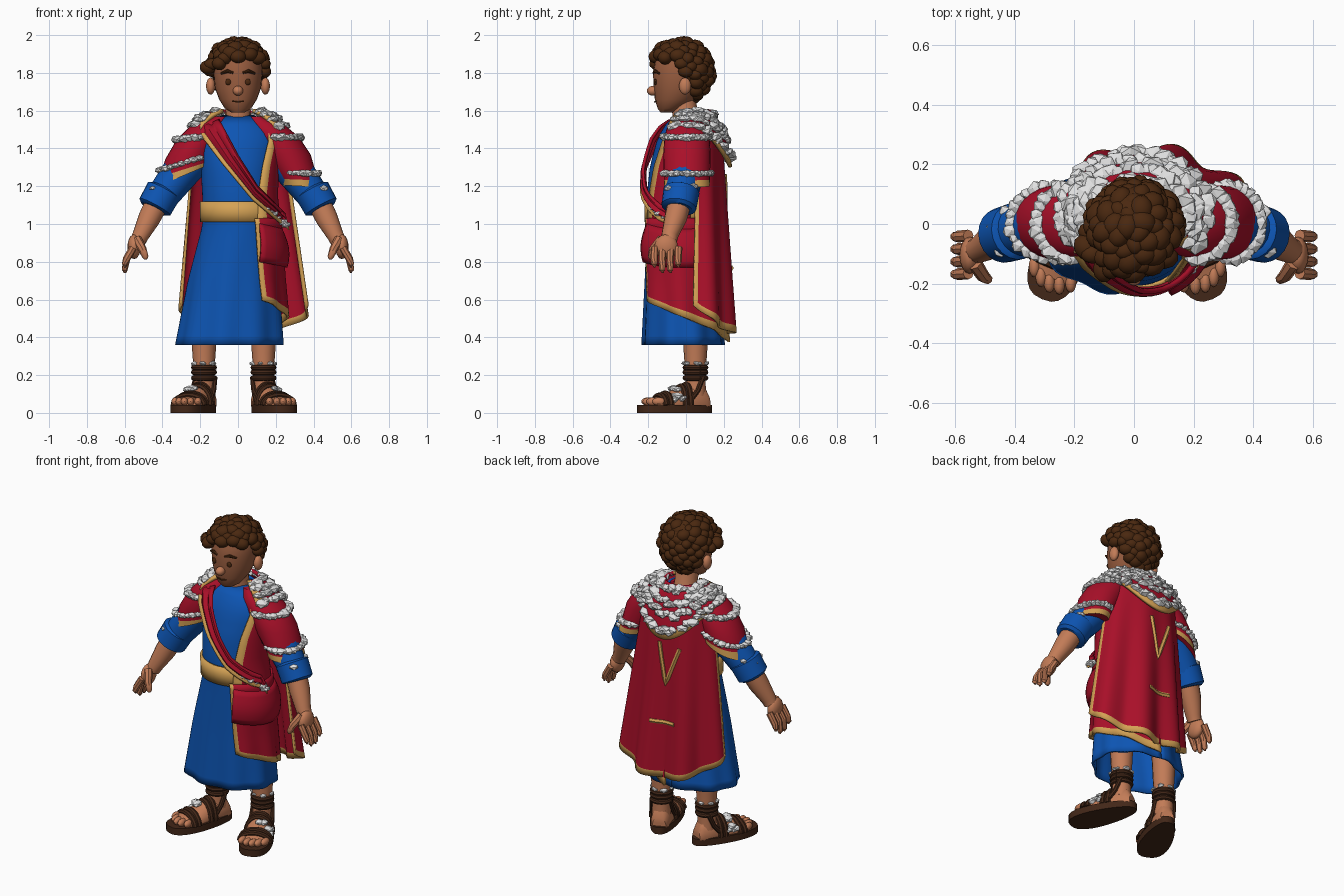
import bpy, bmesh, math, random
from math import sin, cos, pi, radians, sqrt
from mathutils import Vector, Matrix

random.seed(4)
if "Cube" in bpy.data.objects:
    bpy.data.objects.remove(bpy.data.objects["Cube"])


def colour(name, r, g, b):
    m = bpy.data.materials.new(name)
    m.use_nodes = True
    m.diffuse_color = (r, g, b, 1)
    m.node_tree.nodes["Principled BSDF"].inputs["Base Color"].default_value = (r, g, b, 1)
    return m


RED = colour("crimson cloth", .40, .005, .022)
BLUE = colour("blue cloth", .004, .09, .45)
TAN = colour("gold trim", .66, .36, .09)
SKIN = colour("skin", .54, .2, .095)
FACE = colour("face skin", .32, .11, .05)
HAIR = colour("brown hair", .068, .021, .005)
WHITE = colour("white fleece", .76, .76, .76)
LEATHER = colour("dark leather", .055, .02, .009)


def finish(name, bm, mats, smooth=True, thick=0):
    bmesh.ops.recalc_face_normals(bm, faces=bm.faces)
    me = bpy.data.meshes.new(name)
    bm.to_mesh(me)
    bm.free()
    for m in mats:
        me.materials.append(m)
    ob = bpy.data.objects.new(name, me)
    bpy.context.collection.objects.link(ob)
    bpy.ops.object.select_all(action='DESELECT')
    ob.select_set(True)
    bpy.context.view_layer.objects.active = ob
    if smooth:
        bpy.ops.object.shade_smooth_by_angle(angle=radians(40))
    if thick:
        mod = ob.modifiers.new("thickness", 'SOLIDIFY')
        mod.thickness, mod.offset = thick, 0
    return ob


def loft(name, rings, mats, trim_rows=0, caps=True):
    """Skin closed rings together; the first rows may take the second colour."""
    bm = bmesh.new()
    vs = [[bm.verts.new(p) for p in r] for r in rings]
    n = len(vs[0])
    for j in range(len(vs) - 1):
        for i in range(n):
            k = (i + 1) % n
            f = bm.faces.new((vs[j][i], vs[j][k], vs[j + 1][k], vs[j + 1][i]))
            f.material_index = int(j < trim_rows)
    if caps:
        bm.faces.new(vs[0])
        bm.faces.new(vs[-1])
    return finish(name, bm, mats)


def ellipse(cx, cy, z, rx, ry, n=28):
    return [(cx + rx * cos(2 * pi * i / n), cy + ry * sin(2 * pi * i / n), z) for i in range(n)]


def tube(name, pts, radii, mat, n=12):
    pts = [Vector(p) for p in pts]
    rings = []
    for i, p in enumerate(pts):
        t = pts[min(i + 1, len(pts) - 1)] - pts[max(i - 1, 0)]
        q = t.to_track_quat('Z', 'Y')
        r = radii[i] if isinstance(radii, (list, tuple)) else radii
        rings.append([p + q @ Vector((r * cos(2 * pi * k / n), r * sin(2 * pi * k / n), 0)) for k in range(n)])
    return loft(name, rings, [mat])


def spans(n, a, b):
    s = [a + (1 - a - b) * i / n for i in range(n + 1)]
    return ([0] if a else []) + s + ([1] if b else [])


def sheet(name, f, nu, nv, mats, u0=0, u1=0, v0=0, v1=0, thick=.014):
    """Cloth surface f(u, v) with optional trim widths along its edges."""
    us, vs = spans(nu, u0, u1), spans(nv, v0, v1)
    bm = bmesh.new()
    g = [[bm.verts.new(f(u, v)) for u in us] for v in vs]
    for j in range(len(vs) - 1):
        for i in range(len(us) - 1):
            fc = bm.faces.new((g[j][i], g[j][i + 1], g[j + 1][i + 1], g[j + 1][i]))
            trim = (u0 and i == 0) or (u1 and i == len(us) - 2) or (v0 and j == 0) or (v1 and j == len(vs) - 2)
            fc.material_index = 1 if trim else 0
    return finish(name, bm, mats, thick=thick)


def lumps(name, pts, size, mat, squash=.6, sub=1, smooth=False):
    bm = bmesh.new()
    for p in pts:
        s = size * random.uniform(.8, 1.2)
        rot = Matrix.Rotation(random.uniform(0, 6), 4, 'Z') @ Matrix.Rotation(random.uniform(-.6, .6), 4, 'X')
        m = Matrix.Translation(p) @ rot @ Matrix.Diagonal((s * 1.2, s, s * squash, 1))
        bmesh.ops.create_icosphere(bm, subdivisions=sub, radius=1, matrix=m)
    return finish(name, bm, [mat], smooth)


def ball(name, loc, scale, mat):
    bm = bmesh.new()
    bmesh.ops.create_uvsphere(bm, u_segments=16, v_segments=10, radius=1,
                              matrix=Matrix.Translation(loc) @ Matrix.Diagonal((*scale, 1)))
    return finish(name, bm, [mat])


def lerp(a, b, t):
    return a + (b - a) * t


# Body profile: height, centre x, centre y, half width, half depth
BODY = [(.35, -.04, -.015, .28, .21), (.7, -.02, -.02, .235, .19), (1.0, .01, -.035, .19, .165),
        (1.15, 0, -.035, .182, .165), (1.3, 0, -.025, .19, .16), (1.45, 0, 0, .215, .145),
        (1.52, 0, .015, .18, .12), (1.57, 0, .02, .08, .075)]


def profile(z):
    z = min(max(z, BODY[0][0]), BODY[-1][0])
    for a, b in zip(BODY, BODY[1:]):
        if z <= b[0]:
            return [lerp(p, q, (z - a[0]) / (b[0] - a[0])) for p, q in zip(a, b)][1:]


def wrap(deg, z, off):
    cx, cy, rx, ry = profile(z)
    t = radians(deg)
    return (cx + (rx + off) * cos(t), cy + (ry + off) * sin(t), z)


def front(x, z, off):
    cx, cy, rx, ry = profile(z)
    return (x, cy - (ry + off) * sqrt(max(.08, 1 - ((x - cx) / (rx + off)) ** 2)), z)


# Tunic and belt
sheet("tunic", lambda u, v: wrap(90 + 360 * u, lerp(.36, 1.57, v), .008 * sin(u * 18 * pi) * max(0, 1 - 2 * v)),
      72, 26, [BLUE])
sheet("belt", lambda u, v: wrap(90 + 360 * u, lerp(1.01, 1.12, v), .014), 40, 2, [TAN])


# Robe front panel with sloping hem, its folded overlay and chest panel
def panel(u, v):
    deg = lerp(lerp(-68, -56, v), 85, u)
    return wrap(deg, lerp(1.03, .595 - .22 * u, v), .026 + .01 * sin(u * 20) * v)


sheet("robe_front_panel", panel, 30, 12, [RED, TAN], u0=.04, v1=.07)
sheet("robe_waist_fold", lambda u, v: wrap(lerp(-62, 70, u), lerp(1.0, .8, v) - .03 * sin(u * pi),
                                           .028 + .03 * sin(v * 2.6)), 20, 6, [RED])
sheet("robe_chest_panel", lambda u, v: wrap(lerp(lerp(-42, -64, v), 18, u), lerp(1.53, 1.0, v), .022),
      12, 12, [RED, TAN], u0=.18)


# Diagonal sash
UPPER = [(-.1, 1.55), (0, 1.36), (.1, 1.2), (.25, 1.05)]
LOWER = [(-.22, 1.5), (-.08, 1.32), (.08, 1.13), (.27, .97)]


def along(line, t):
    i = min(int(t * 3), 2)
    return [lerp(a, b, t * 3 - i) for a, b in zip(line[i], line[i + 1])]


def sash(u, v):
    a, b = along(UPPER, u), along(LOWER, u)
    return front(lerp(a[0], b[0], v), lerp(a[1], b[1], v), .038 + .008 * sin(v * 14))


sheet("robe_sash", sash, 18, 10, [RED, TAN], v1=.2)
lumps("sash_fleece", [sash(lerp(.8, .98, i / 6), .8) for i in range(7)], .024, WHITE)


# Back cape with folds and trimmed hem
def cape(u, v, off=0):
    t = radians(lerp(170, 10, u))
    hem = .42 + .15 * (2 * u - 1) ** 2
    w = off + .024 * v * sin(u * 24)
    return (.045 * v + (lerp(.235, .35, v) + w) * cos(t), lerp(.03, 0, v) + (lerp(.155, .245, v) + w) * sin(t),
            lerp(1.5, hem, v))


sheet("back_cape", cape, 56, 16, [RED, TAN], u0=.035, u1=.035, v1=.035)
for name, marks in (("cape_chevron", [(.36, .24), (.47, .46), (.54, .22)]), ("cape_bar", [(.38, .68), (.56, .68)])):
    pts = [cape(lerp(a[0], b[0], k / 6), lerp(a[1], b[1], k / 6), .004)
           for a, b in zip(marks, marks[1:]) for k in range(7)]
    tube(name, [p for i, p in enumerate(pts) if i == 0 or p != pts[i - 1]], .014, TAN, 6)


# Lowered hood covered in fleece
def hood(u, v, off=0):
    t = radians(lerp(-40, 220, u))
    back = max(0, sin(t))
    r = .02 * sin(v * pi) + off
    return ((lerp(.1, .25, v) + r) * cos(t), .035 + (lerp(.085, .2, v) + r) * sin(t),
            1.6 - v * (.1 + .2 * back ** 2) + .5 * r)


sheet("hood", hood, 36, 8, [RED, TAN], u0=.05, u1=.05, v1=.15, thick=.02)
for row, (v, n) in enumerate(((.1, 22), (.32, 28), (.55, 32), (.84, 30))):
    lumps("hood_fleece_%d" % row, [hood((i + random.random() * .6) / n * .94 + .03, v + random.uniform(-.05, .05), .004)
                                   for i in range(n)], .034, WHITE, .62)

# Neck and head
tube("neck", [(0, .02, 1.46), (0, .0, 1.56), (0, -.02, 1.68)], [.09, .068, .066], SKIN, 16)
loft("head", [ellipse(0, cy, z, rx, ry) for z, cy, rx, ry in (
    (1.59, -.1, .035, .035), (1.612, -.085, .07, .065), (1.66, -.055, .1, .11), (1.72, -.04, .122, .13),
    (1.8, -.03, .13, .145), (1.88, -.02, .125, .14), (1.94, -.02, .09, .1))], [FACE])
ball("nose", (0, -.175, 1.705), (.027, .032, .026), SKIN)
tube("mouth", [(-.03, -.158, 1.65), (0, -.166, 1.646), (.03, -.158, 1.65)], .004, HAIR, 6)

# Hair of rounded curls over a core
ball("hair_core", (0, .015, 1.82), (.137, .13, .15), HAIR)
curls = []
for i in range(150):
    h = 1 - 2 * (i + .5) / 150
    r, a = sqrt(1 - h * h), i * 2.39996
    p = Vector((.145 * r * cos(a), -.03 + .152 * r * sin(a), 1.81 + .15 * h))
    if p.z > 1.875 or (p.y > .035 and p.z > 1.645) or (p.y > -.05 and p.z > 1.79):
        curls.append(p)
curls += [Vector((-.14, -.1, 1.845)), Vector((-.16, -.08, 1.83)), Vector((-.1, -.15, 1.85))]
lumps("hair_curls", curls, .036, HAIR, .95, 2, True)

# Paired parts
for s, side in ((1, "left"), (-1, "right")):
    def P(x, y, z):
        return Vector((s * x, y, z))

    ball(side + "_ear", P(.145, -.005, 1.73), (.024, .032, .045), SKIN)
    ball(side + "_eye", P(.052, -.162, 1.752), (.015, .008, .017), HAIR)
    tube(side + "_eyebrow", [P(.025, -.172, 1.8), P(.055, -.165, 1.81), P(.09, -.142, 1.797)], [.006, .01, .006], HAIR, 8)

    # Cloak shoulder: hem tilts outward on the draped side
    ex, ez, er, tilt = (.335, 1.2, .1, -.05) if s > 0 else (.28, 1.26, .145, -.42)
    steps = [(ex, ez, er, .12), (ex - .012, ez + .035, er, .122), (.255, 1.37, .13, .125), (.2, 1.46, .125, .12),
             (.14, 1.53, .1, .1), (.1, 1.57, .05, .06)]
    rings = []
    for k, (cx, z, rx, ry) in enumerate(steps):
        slope = tilt * max(0, 1 - k / 4)
        rings.append([P(x, y, z + slope * (x - cx)) for x, y, z in ellipse(cx, .005, z, rx, ry)])
    loft(side + "_cloak_shoulder", rings, [RED, TAN], 1)
    cuff = [Vector(rings[1][i % 28]) + Vector((0, 0, .035)) for i in range(-9, 10)]
    lumps(side + "_shoulder_fleece", cuff, .025, WHITE, .7)
    lumps(side + "_upper_fleece", [rings[3][i % 28] for i in range(-7, 8)], .028, WHITE, .7)

    # Sleeve, rolled cuff, forearm and hand
    tube(side + "_sleeve", [P(.17, .01, 1.42), P(.3, 0, 1.28), P(.42, -.03, 1.12)], [.1, .1, .082], BLUE, 18)
    tube(side + "_cuff", [P(.388, -.022, 1.185), P(.393, -.024, 1.175), P(.44, -.038, 1.09), P(.445, -.04, 1.08)],
         [.08, .096, .093, .076], BLUE, 20)
    lumps(side + "_sleeve_fleece", [P(.45, -.09, 1.19), P(.43, .04, 1.2), P(.47, -.02, 1.18)], .024, WHITE)
    tube(side + "_forearm", [P(.42, -.03, 1.13), P(.47, -.055, 1.03), P(.515, -.085, .94), P(.53, -.09, .91)],
         [.064, .06, .045, .042], SKIN, 14)
    ball(side + "_palm", P(.55, -.105, .88), (.035, .062, .065), SKIN)
    for k in range(4):
        y = -.165 + .042 * k
        tip = .755 if k in (1, 2) else .785
        tube("%s_finger_%d" % (side, k), [P(.555, y, .875), P(.59, y - .003, .815), P(.6, y - .003, tip), P(.598, y, tip - .014)],
             [.02, .02, .016, .007], SKIN, 8)
    tube(side + "_thumb", [P(.535, -.13, .92), P(.505, -.175, .865), P(.49, -.185, .825), P(.488, -.186, .813)],
         [.026, .022, .017, .008], SKIN, 8)

    # Leg, foot and sandal, turned outward around the ankle
    ankle = Vector((.135 if s > 0 else -.18, .05, 0))
    turn = Matrix.Rotation(s * radians(23), 3, 'Z')

    def F(x, y, z):
        return ankle + turn @ Vector((x, y, z))

    tube(side + "_leg", [F(0, 0, .09), F(0, 0, .2), F(0, 0, .32), F(0, 0, .6)], [.056, .053, .062, .075], SKIN, 16)
    outline = []
    for i in range(32):
        a = 2 * pi * i / 32
        y = -.118 + .21 * sin(a)
        w = .088 - .02 * sin(a)
        outline.append((w * math.copysign(abs(cos(a)) ** .75, cos(a)), y))
    loft(side + "_sole", [[F(x, y, z) for x, y in outline] for z in (0, .022, .042)], [LEATHER])
    rings = []
    for y, w, h in ((.07, .04, .05), (.045, .054, .1), (-.02, .06, .125), (-.1, .072, .09), (-.19, .086, .05), (-.25, .08, .03)):
        rings.append([F(w * cos(pi * i / 10), y, max(.035, .045 + h * sin(pi * i / 10))) for i in range(20)])
    loft(side + "_foot", rings, [SKIN])
    for k in range(5):
        ball("%s_toe_%d" % (side, k), F(-.066 + .033 * k, -.265 + .007 * (k - 2) ** 2, .06), (.019, .036, .022), SKIN)
    for k, (y, w, h) in enumerate(((-.205, .088, .052), (-.175, .087, .062), (-.085, .074, .1), (-.055, .07, .11))):
        tube("%s_strap_%d" % (side, k), [F(w * cos(pi * i / 12), y, .04 + h * sin(pi * i / 12)) for i in range(13)],
             .017, LEATHER, 8)
    for k, z in enumerate((.185, .215, .24)):
        tube("%s_ankle_strap_%d" % (side, k), [F(.054 * cos(pi * i / 9), .054 * sin(pi * i / 9), z) for i in range(19)],
             .015, LEATHER, 8)
    for e in (-1, 1):
        tube("%s_side_strap_%d" % (side, e), [F(e * .066, -.06, .06), F(e * .06, -.01, .12), F(e * .054, .02, .19)],
             .014, LEATHER, 8)
    lumps(side + "_foot_fleece", [F(s * x, y, z) for x, y, z in (
        (.06, -.13, .09), (.07, -.1, .075), (.035, -.12, .125), (.01, -.13, .13), (.07, -.15, .07))], .028, WHITE)
    lumps(side + "_ankle_fleece", [F(.055 * cos(i), .055 * sin(i), .262) for i in range(7)], .018, WHITE)
